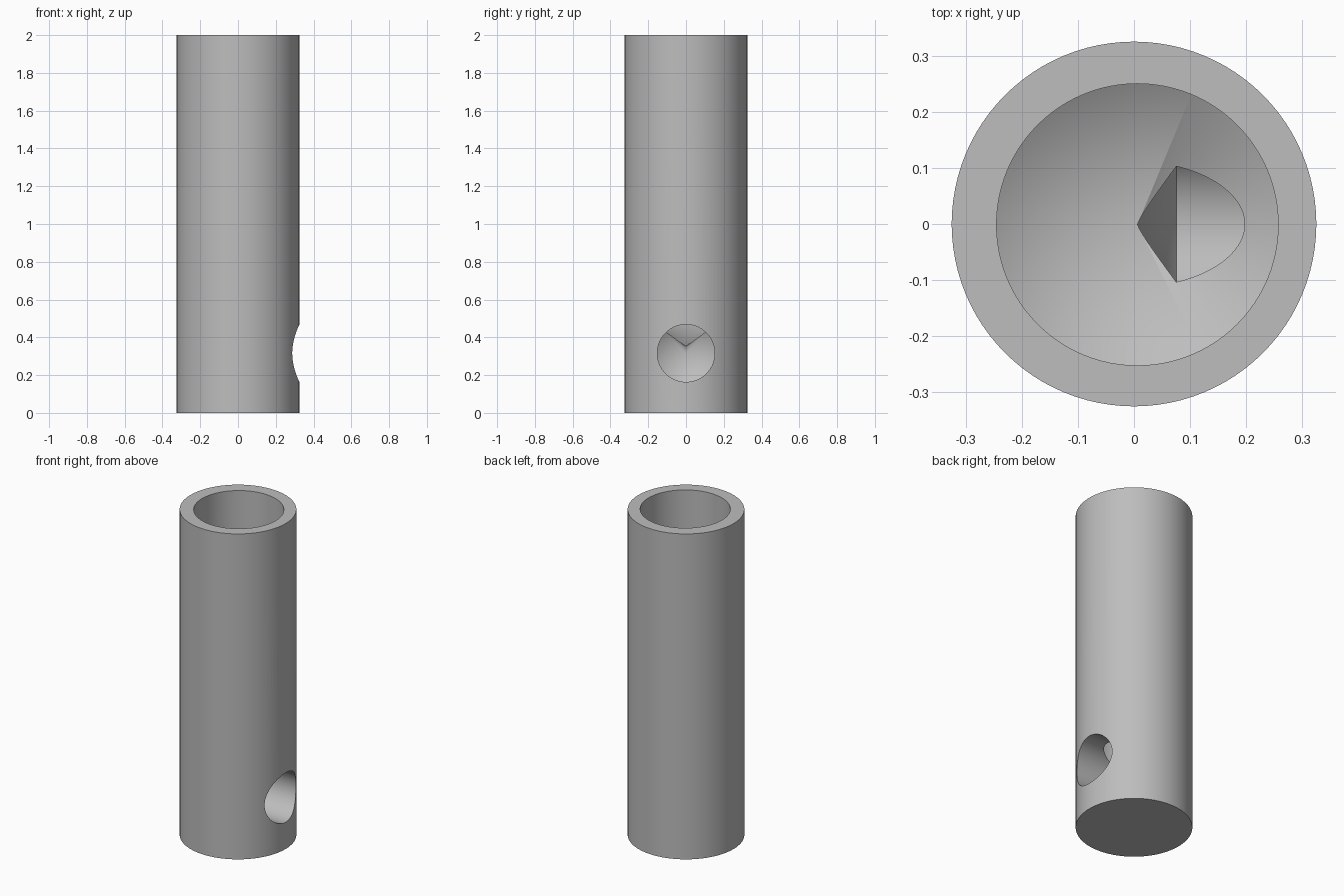
import bpy
import bmesh
import math
from mathutils import Matrix

cube = bpy.data.objects.get("Cube")
if cube:
    bpy.data.objects.remove(cube, do_unlink=True)

HEIGHT, RADIUS = 2.0, 0.325
SEGMENTS = 96
TIP_SLOPE = math.tan(math.radians(31))  # drill point with a 118 degree angle

metal = bpy.data.materials.new("grey metal")
metal.use_nodes = True
GREY = (0.51, 0.51, 0.51, 1)
metal.diffuse_color = GREY
metal.node_tree.nodes["Principled BSDF"].inputs["Base Color"].default_value = GREY


def lathe(name, profile, matrix=Matrix()):
    """Closed solid turned about local z from (radius, height) points."""
    bm = bmesh.new()
    verts = [bm.verts.new((r, 0, z)) for r, z in profile]
    edges = [bm.edges.new(pair) for pair in zip(verts, verts[1:])]
    bmesh.ops.spin(bm, geom=verts + edges, cent=(0, 0, 0), axis=(0, 0, 1),
                   angle=math.tau, steps=SEGMENTS)
    bmesh.ops.remove_doubles(bm, verts=bm.verts, dist=1e-5)
    bmesh.ops.recalc_face_normals(bm, faces=bm.faces)
    bm.transform(matrix)
    mesh = bpy.data.meshes.new(name)
    bm.to_mesh(mesh)
    bm.free()
    mesh.materials.append(metal)
    obj = bpy.data.objects.new(name, mesh)
    bpy.context.collection.objects.link(obj)
    return obj


def drill(name, radius, length, matrix):
    """Drill-shaped cutter with its tip at the local origin, pointing to -z."""
    profile = [(0, 0), (radius, radius * TIP_SLOPE), (radius, length), (0, length)]
    obj = lathe(name, profile, matrix)
    obj.hide_render = True
    return obj


# Outer bar
body = lathe("drilled_tube", [(0, 0), (RADIUS, 0), (RADIUS, HEIGHT), (0, HEIGHT)])

# Slightly off-centre bore from the top, and a cross hole from the left side
bore = drill("bore_cutter", 0.251, 1.9, Matrix.Translation((0.006, -0.001, 0.353)))
cross = drill("cross_hole_cutter", 0.152, 0.6,
              Matrix.Translation((-0.016, 0, 0.316)) @ Matrix.Rotation(math.pi / 2, 4, "Y"))

bpy.ops.object.select_all(action="DESELECT")
body.select_set(True)
bpy.context.view_layer.objects.active = body
for cutter in (bore, cross):
    cut = body.modifiers.new(cutter.name, "BOOLEAN")
    cut.operation = "DIFFERENCE"
    cut.solver = "EXACT"
    cut.object = cutter
    bpy.ops.object.modifier_apply(modifier=cut.name)
    bpy.data.objects.remove(cutter, do_unlink=True)

bpy.ops.object.shade_smooth_by_angle(angle=math.radians(30))
